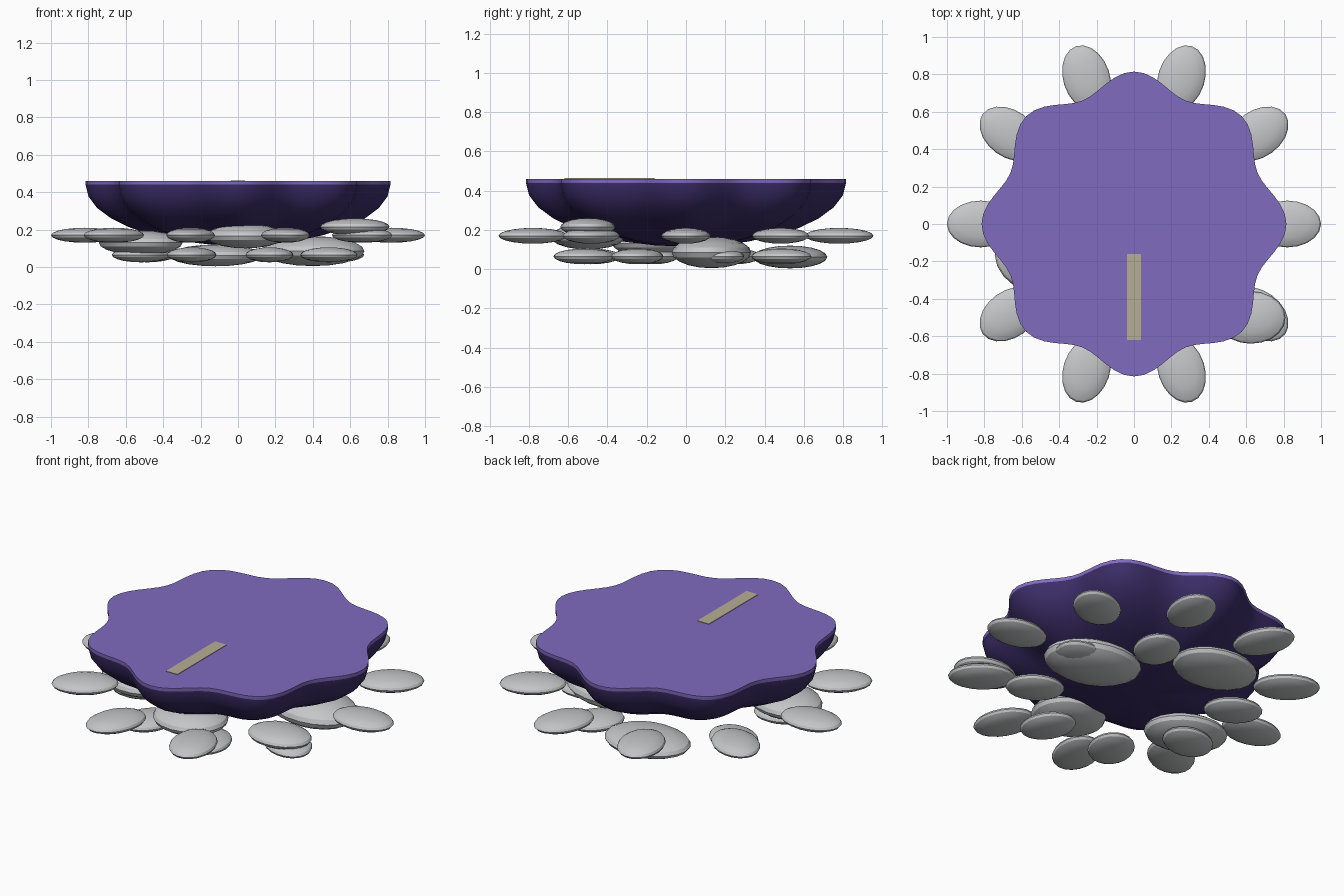
import bpy, bmesh
from math import sin, cos, pi, radians

if "Cube" in bpy.data.objects:
    bpy.data.objects.remove(bpy.data.objects["Cube"])


def material(name, rgb):
    m = bpy.data.materials.new(name)
    m.use_nodes = True
    m.diffuse_color = (*rgb, 1)
    m.node_tree.nodes["Principled BSDF"].inputs["Base Color"].default_value = (*rgb, 1)
    return m


purple = material("purple top", (0.22, 0.145, 0.52))
dark = material("dark purple", (0.045, 0.026, 0.14))
beige = material("beige", (0.47, 0.42, 0.30))
grey = material("stone grey", (0.56, 0.57, 0.58))


def add_object(name, bm, mats, angle=30):
    mesh = bpy.data.meshes.new(name)
    bmesh.ops.recalc_face_normals(bm, faces=bm.faces)
    bm.to_mesh(mesh)
    bm.free()
    for m in mats:
        mesh.materials.append(m)
    ob = bpy.data.objects.new(name, mesh)
    bpy.context.collection.objects.link(ob)
    bpy.ops.object.select_all(action="DESELECT")
    ob.select_set(True)
    bpy.context.view_layer.objects.active = ob
    bpy.ops.object.shade_smooth_by_angle(angle=radians(angle))
    return ob


# Eight-lobed bowl: half ellipsoid below a thin rim and flat top
SEGS, STEPS, RIM, DEPTH, TOP = 96, 8, 0.44, 0.325, 0.46


def ring(bm, scale, z):
    verts = []
    for i in range(SEGS):
        a = 2 * pi * i / SEGS
        r = scale * (0.765 + 0.05 * cos(8 * a))
        verts.append(bm.verts.new((r * cos(a), r * sin(a), z)))
    return verts


bm = bmesh.new()
rings = [ring(bm, 1, TOP)]
for k in range(STEPS):
    t = pi / 2 * k / STEPS
    rings.append(ring(bm, cos(t), RIM - DEPTH * sin(t)))
for upper, lower in zip(rings, rings[1:]):
    for i in range(SEGS):
        j = (i + 1) % SEGS
        bm.faces.new((upper[i], upper[j], lower[j], lower[i]))
bm.faces.new(rings[0])
pole = bm.verts.new((0, 0, RIM - DEPTH))
for i in range(SEGS):
    bm.faces.new((rings[-1][i], rings[-1][(i + 1) % SEGS], pole))
for f in bm.faces:
    f.material_index = 0 if f.calc_center_median().z > RIM else 1
add_object("lobed_bowl", bm, [purple, dark])

# Thin strip on the top
bm = bmesh.new()
bmesh.ops.create_cube(bm, size=1)
for v in bm.verts:
    v.co.x *= 0.075
    v.co.y = v.co.y * 0.46 - 0.39
    v.co.z = v.co.z * 0.006 + TOP
add_object("top_strip", bm, [beige])


# Flattened stones
def stone(name, centre, half, turn=0):
    bm = bmesh.new()
    bmesh.ops.create_uvsphere(bm, u_segments=20, v_segments=10, radius=1)
    bmesh.ops.scale(bm, vec=half, verts=bm.verts)
    ob = add_object(name, bm, [grey])
    ob.location = centre
    ob.rotation_euler.z = turn


def stone_ring(name, count, start, radius, z, half):
    for i in range(count):
        a = radians(start) + 2 * pi * i / count
        stone(f"{name}_{i + 1}", (radius * cos(a), radius * sin(a), z), half, a)


stone_ring("outer_stone", 10, 0, 0.82, 0.17, (0.18, 0.125, 0.04))
stone_ring("lower_stone", 8, 18, 0.545, 0.065, (0.16, 0.125, 0.04))

# Larger scattered stones
stone("front_stone", (0.04, -0.5, 0.165), (0.21, 0.19, 0.065))
stone("front_left_stone", (0.625, -0.5, 0.215), (0.185, 0.14, 0.045))
stone("front_right_stone", (-0.52, -0.19, 0.13), (0.23, 0.18, 0.065), radians(160))
stone("left_stone", (0.4, 0.13, 0.085), (0.28, 0.2, 0.08), radians(-10))
stone("back_stone", (-0.12, 0.53, 0.062), (0.25, 0.19, 0.058))
